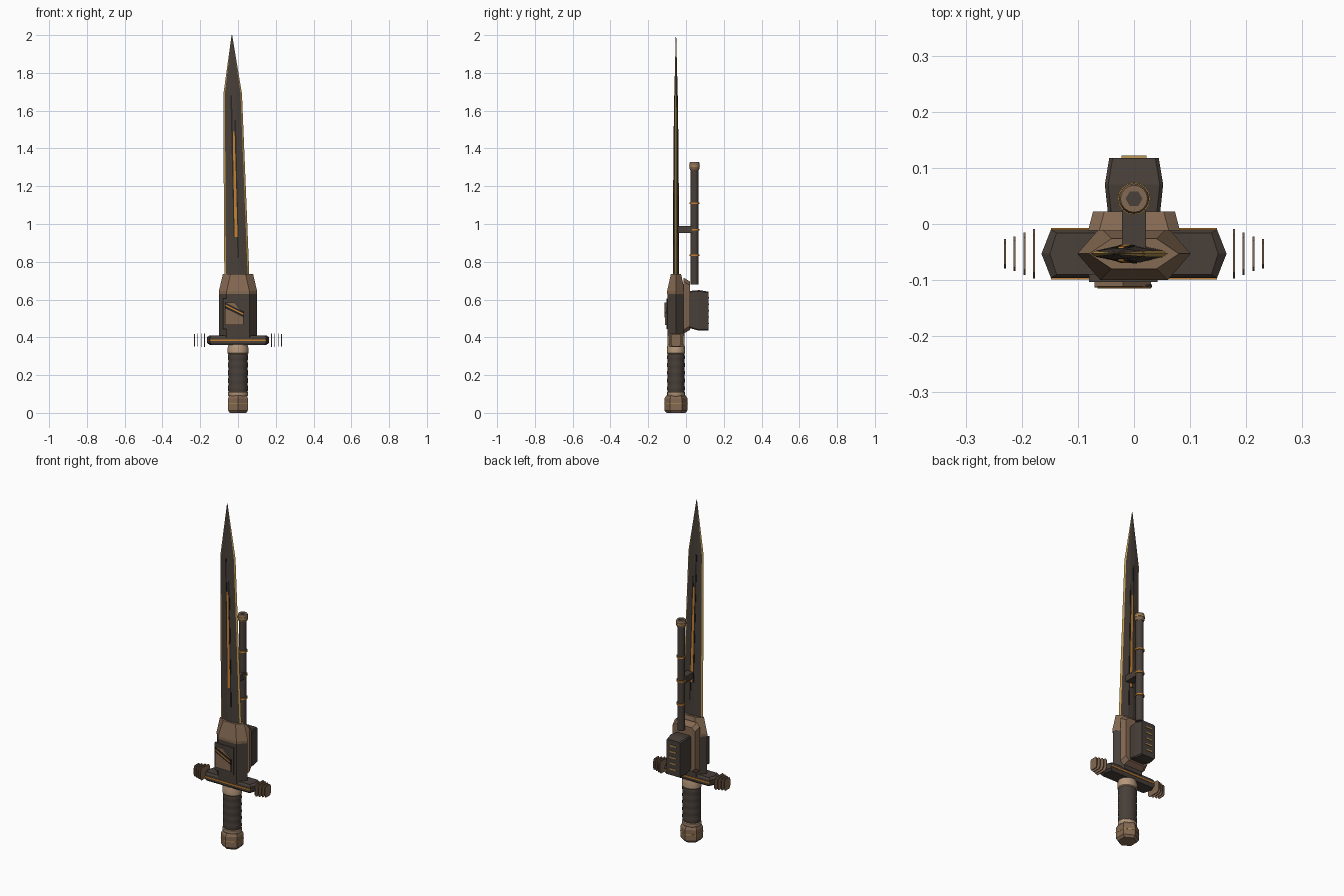
import bpy, bmesh, math

if "Cube" in bpy.data.objects:
    bpy.data.objects.remove(bpy.data.objects["Cube"], do_unlink=True)

CY = -0.053  # depth of the sword axis


def material(name, rgb):
    m = bpy.data.materials.new(name)
    m.use_nodes = True
    m.diffuse_color = (*rgb, 1)
    m.node_tree.nodes["Principled BSDF"].inputs["Base Color"].default_value = (*rgb, 1)
    return m


GUN = material("gunmetal", (0.065, 0.050, 0.041))
BLACK = material("black steel", (0.022, 0.019, 0.017))
BROWN = material("bronze", (0.23, 0.14, 0.085))
TAN = material("pale bronze", (0.46, 0.31, 0.2))
ORANGE = material("orange glow", (0.56, 0.22, 0.03))
GOLD = material("gold trim", (0.52, 0.32, 0.085))


def loft(name, rings, *mats, rule=None):
    """Skin a list of equal point rings and cap both ends."""
    bm = bmesh.new()
    vs = [[bm.verts.new(p) for p in r] for r in rings]
    n = len(vs[0])
    for k in range(len(vs) - 1):
        for i in range(n):
            j = (i + 1) % n
            f = bm.faces.new((vs[k][i], vs[k][j], vs[k + 1][j], vs[k + 1][i]))
            if rule:
                f.material_index = rule(i)
    bm.faces.new(vs[0][::-1])
    bm.faces.new(vs[-1])
    bmesh.ops.recalc_face_normals(bm, faces=bm.faces)
    me = bpy.data.meshes.new(name)
    bm.to_mesh(me)
    bm.free()
    ob = bpy.data.objects.new(name, me)
    bpy.context.collection.objects.link(ob)
    for m in mats:
        me.materials.append(m)
    return ob


def box(name, x0, x1, y0, y1, z0, z1, mat):
    loft(name, [[(x0, y0, z), (x1, y0, z), (x1, y1, z), (x0, y1, z)]
                for z in (z0, z1)], mat)


def turned(name, profile, sides, mat, y=CY, sy=1.0, turn=0.0, smooth=True):
    """Turn (radius, z) pairs about a vertical axis."""
    angles = [turn + math.tau * i / sides for i in range(sides)]
    ob = loft(name, [[(r * math.cos(a), y + sy * r * math.sin(a), z) for a in angles]
                     for r, z in profile], mat)
    if smooth:
        bpy.context.view_layer.objects.active = ob
        bpy.ops.object.select_all(action="DESELECT")
        ob.select_set(True)
        bpy.ops.object.shade_smooth_by_angle(angle=math.radians(35))


def hexagon(x, flat, y, z):
    return [(-x, CY, z), (-flat, CY - y, z), (flat, CY - y, z),
            (x, CY, z), (flat, CY + y, z), (-flat, CY + y, z)]


# Blade: flat middle, ground sides and sharp gold cutting edges
def blade_ring(z, l, r, t, e, flat, g):
    c = (l + r) / 2
    front = [(l + g, e), (c - flat, t), (c + flat, t), (r - g, e)]
    return ([(l, CY, z)] + [(x, CY - y, z) for x, y in front]
            + [(r, CY, z)] + [(x, CY + y, z) for x, y in reversed(front)])


loft("blade", [blade_ring(0.70, -0.072, 0.061, 0.016, 0.006, 0.016, 0.009),
               blade_ring(1.08, -0.075, 0.046, 0.013, 0.006, 0.016, 0.009),
               blade_ring(1.69, -0.077, 0.021, 0.009, 0.005, 0.014, 0.008),
               blade_ring(2.0, -0.034, -0.031, 0.001, 0.0008, 0.0005, 0.0003)],
     GUN, GOLD, rule=lambda i: int(i in (0, 4, 5, 9)))


def strip(name, z0, z1, half0, half1, shift, lift, mat):
    """Thin inlay on both faces, following the leaning blade centre."""
    for side, word in ((-1, "front"), (1, "back")):
        rings = []
        for z, half in ((z0, half0), (z1, half1)):
            c = -0.005 - 0.0225 * (z - 0.7) + shift
            t = 0.0165 - 0.0075 * (z - 0.7)
            ys = (CY, CY + side * (t + lift))
            rings.append([(c - half, ys[0], z), (c + half, ys[0], z),
                          (c + half, ys[1], z), (c - half, ys[1], z)])
        loft(word + "_" + name, rings, mat)


strip("fuller_left", 0.93, 1.68, 0.004, 0.004, -0.009, 0.0015, BLACK)
strip("fuller_right", 0.82, 1.55, 0.004, 0.004, 0.009, 0.0015, BLACK)
strip("glow_strip", 0.93, 1.49, 0.008, 0.005, 0, 0.002, ORANGE)

# Receiver and its tapered collar
loft("receiver", [hexagon(0.1, 0.06, 0.046, z) for z in (0.40, 0.63)], GUN)
loft("blade_collar", [hexagon(0.101, 0.06, 0.047, 0.63),
                      hexagon(0.101, 0.06, 0.047, 0.645),
                      hexagon(0.08, 0.04, 0.027, 0.735)], BROWN)

# Front panel with diagonal bars
box("panel_frame", -0.08, 0.042, -0.103, -0.09, 0.445, 0.605, GUN)


def panel(name, outline, y0, y1, mat):
    loft(name, [[(x, y, z) for x, z in outline] for y in (y0, y1)], mat)


panel("panel_plate", [(-0.07, 0.465), (0.03, 0.465), (0.03, 0.53),
                      (-0.02, 0.585), (-0.07, 0.585)], -0.102, -0.111, BROWN)
panel("panel_bar", [(-0.07, 0.555), (0.032, 0.505), (0.032, 0.535),
                    (-0.07, 0.585)], -0.108, -0.113, BLACK)
panel("panel_glow", [(-0.065, 0.565), (0.03, 0.518), (0.03, 0.526),
                     (-0.065, 0.573)], -0.108, -0.115, ORANGE)


# Rear mount and magazine
def chamfered(x, y, z0, z1, c):
    return [(-x, y, z0 + c), (-x + c, y, z0), (x - c, y, z0), (x, y, z0 + c),
            (x, y, z1 - c), (x - c, y, z1), (-x + c, y, z1), (-x, y, z1 - c)]


loft("rear_mount", [chamfered(0.082, -0.012, 0.42, 0.715, 0.02),
                    chamfered(0.073, 0.022, 0.44, 0.695, 0.02)], BROWN)
loft("magazine", [chamfered(0.046, 0.015, 0.45, 0.645, 0.006),
                  chamfered(0.052, 0.07, 0.435, 0.65, 0.006),
                  chamfered(0.044, 0.118, 0.437, 0.642, 0.006)], GUN)
for i in range(5):
    z = 0.47 + 0.034 * i
    box(f"magazine_slit_{i + 1}", -0.022, 0.022, 0.115, 0.122, z, z + 0.007, GOLD)

# Barrel, muzzle, bands and bracket
BY = 0.045
turned("barrel", [(0.021, 0.68), (0.021, 1.3)], 16, GUN, y=BY)
turned("muzzle", [(0.022, 1.285), (0.027, 1.295), (0.027, 1.32), (0.024, 1.327)], 16, BROWN, y=BY)
turned("muzzle_ring", [(0.029, 1.304), (0.029, 1.31)], 16, GOLD, y=BY)
turned("muzzle_bore", [(0.015, 1.32), (0.015, 1.329)], 6, GUN, y=BY, smooth=False)
for i, z in enumerate((0.835, 0.97, 1.11)):
    turned(f"barrel_band_{i + 1}", [(0.026, z - 0.004), (0.026, z + 0.004)], 16, ORANGE, y=BY)
box("barrel_bracket", -0.021, 0.021, -0.045, 0.04, 0.953, 0.99, GUN)

# Crossguard: bevelled bar with glowing edge lines
loft("crossguard", [hexagon(x, f, y, z) for x, f, y, z in
                    ((0.15, 0.138, 0.037, 0.36), (0.165, 0.148, 0.043, 0.371),
                     (0.165, 0.148, 0.043, 0.4), (0.15, 0.138, 0.037, 0.411))], GUN)
for side, word in ((-1, "front"), (1, "back")):
    y = CY + side * 0.043
    box(word + "_guard_glow", -0.148, 0.148, y - 0.003, y + 0.003, 0.381, 0.389, ORANGE)

# Floating fins, shrinking outwards
for side, word in ((-1, "right"), (1, "left")):
    for i, (x, h) in enumerate(((0.178, 0.044), (0.195, 0.038), (0.213, 0.031), (0.23, 0.026))):
        hz = 0.036 - 0.001 * i
        outline = [(-h, -hz * 0.6), (-h * 0.75, -hz), (h * 0.75, -hz), (h, -hz * 0.6),
                   (h, hz * 0.6), (h * 0.75, hz), (-h * 0.75, hz), (-h, hz * 0.6)]
        loft(f"{word}_fin_{i + 1}", [[(side * x + d, CY + y, 0.385 + z) for y, z in outline]
                                     for d in (-0.002, 0.002)], BROWN)

# Grip with ribs, collars and hexagonal pommel
ribs = [(0.05, 0.11)]
for i in range(5):
    z = 0.11 + 0.041 * i
    ribs += [(0.053, z + 0.012), (0.053, z + 0.029), (0.05, z + 0.041)]
turned("grip", ribs, 16, GUN, sy=0.88)
turned("upper_collar", [(0.048, 0.308), (0.055, 0.316), (0.055, 0.345), (0.05, 0.362)],
       16, TAN, sy=0.88)
turned("lower_collar", [(0.05, 0.088), (0.054, 0.094), (0.054, 0.108), (0.049, 0.114)],
       16, TAN, sy=0.88)
turned("pommel", [(0.05, 0), (0.061, 0.013), (0.061, 0.076), (0.052, 0.092)],
       6, BROWN, turn=math.pi / 2, smooth=False)
turned("pommel_ring", [(0.0625, 0.046), (0.0625, 0.05)], 6, GOLD, turn=math.pi / 2, smooth=False)
